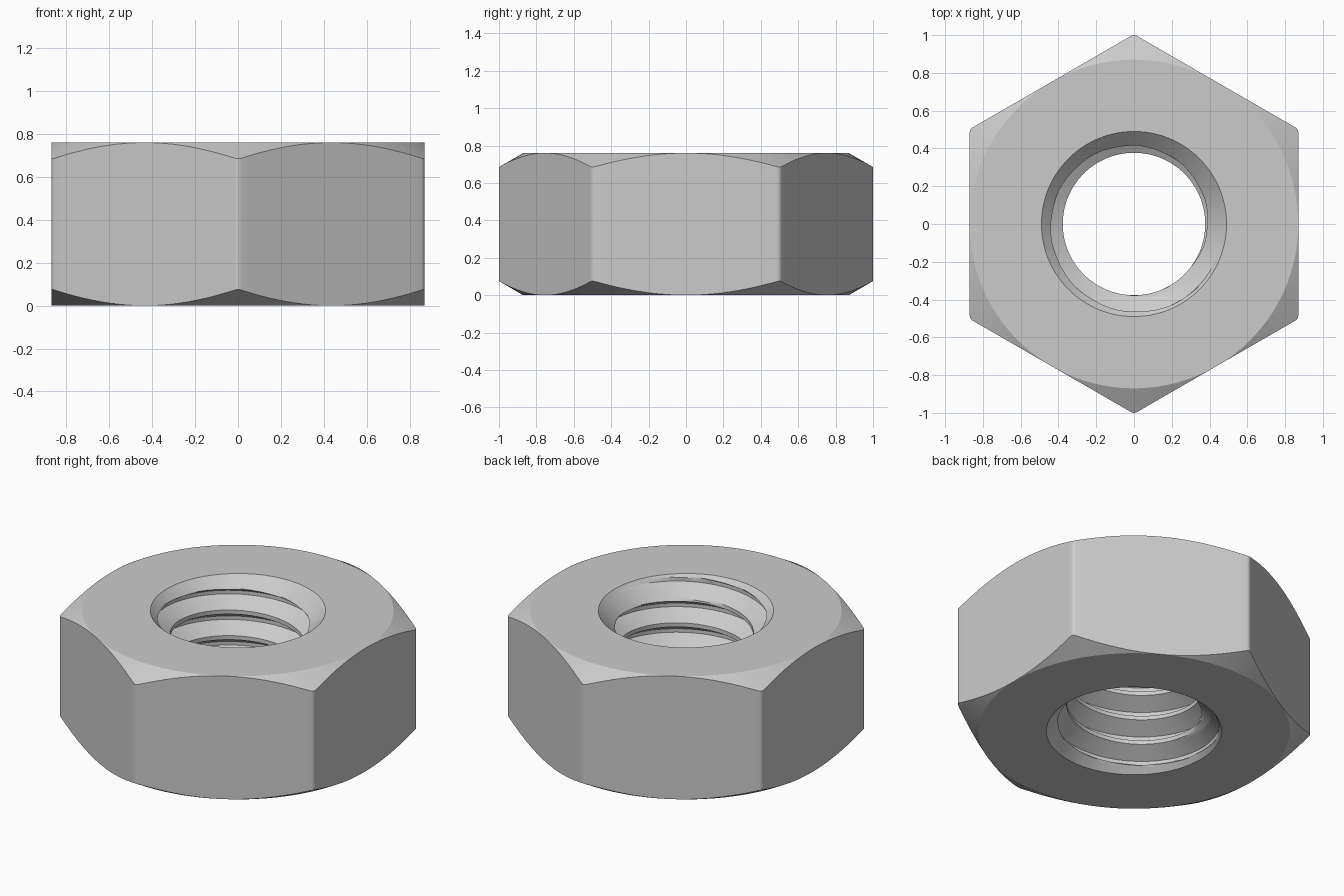
import bpy, bmesh, math

cube = bpy.data.objects.get("Cube")
if cube:
    bpy.data.objects.remove(cube)

HEIGHT = 0.76
APOTHEM = 0.87           # half the distance across the flats
FILLET = 0.03            # rounding of the six upright corners
CHAMFER = math.tan(math.radians(30))
MOUTH = 0.49             # radius of the countersink at both faces
MINOR, MAJOR = 0.377, 0.473
PITCH = 0.158
CREST = 0.0125           # half the width of a thread crest
CREST_Z, CREST_ANGLE = 0.573, math.radians(125)

FLANK = (MAJOR - MINOR) * math.tan(math.radians(30))
FILLET_ANGLE = math.asin(FILLET / 2 / APOTHEM * math.cos(math.pi / 6))


def hex_radius(angle):
    """Radius of the rounded hexagon, with corners on the y axis."""
    a = (angle - math.pi / 6) % (math.pi / 3)
    a = min(a, math.pi / 3 - a)          # angle away from the nearest corner
    if a < FILLET_ANGLE:
        c = (APOTHEM - FILLET) / math.cos(math.pi / 6)
        return c * math.cos(a) + math.sqrt(FILLET ** 2 - (c * math.sin(a)) ** 2)
    return APOTHEM / math.cos(math.pi / 6 - a)


def bore_radius(z, offset):
    """Thread radius, widened by the countersinks."""
    d = offset % PITCH
    d = min(d, PITCH - d)
    thread = MINOR + (d - CREST) * math.sqrt(3)
    thread = min(max(thread, MINOR), MAJOR)
    return max(thread, MOUTH - z, MOUTH - (HEIGHT - z))


# Thread rows for one pitch: crest, rising flank, root, falling flank
steps = 10
flank = [CREST + FLANK * i / steps for i in range(steps + 1)]
pitch_rows = [0] + flank + [PITCH - d for d in reversed(flank)]
offsets = [k * PITCH + d for k in range(-7, 5) for d in pitch_rows]


def section(angle):
    """Closed radius and height loop at one angle around the axis."""
    r = hex_radius(angle)
    drop = max(0, r - APOTHEM) * CHAMFER
    loop = [(APOTHEM, HEIGHT), (r, HEIGHT - drop), (r, drop), (APOTHEM, 0)]
    rise = CREST_Z + PITCH * (angle - CREST_ANGLE) / math.tau
    for d in offsets:
        z = min(max(rise + d, 0), HEIGHT)
        loop.append((bore_radius(z, d), z))
    return loop


# Even columns, with extra ones on the rounded corners
angles = {math.tau * i / 120 for i in range(121)}
for i in range(6):
    corner = math.pi / 6 + i * math.pi / 3
    angles |= {corner + FILLET_ANGLE * f for f in (-1, -0.5, 0.5, 1)}

bm = bmesh.new()
columns = [[bm.verts.new((r * math.cos(a), r * math.sin(a), z)) for r, z in section(a)]
           for a in sorted(angles)]
for left, right in zip(columns, columns[1:]):
    for i in range(len(left)):
        bm.faces.new((left[i - 1], right[i - 1], right[i], left[i]))
bmesh.ops.remove_doubles(bm, verts=bm.verts, dist=0.00002)
bmesh.ops.recalc_face_normals(bm, faces=bm.faces)

# Threaded hexagonal nut
mesh = bpy.data.meshes.new("hex_nut")
bm.to_mesh(mesh)
bm.free()
nut = bpy.data.objects.new("hex_nut", mesh)
bpy.context.collection.objects.link(nut)

steel = bpy.data.materials.new("steel_grey")
steel.use_nodes = True
steel.diffuse_color = (0.6, 0.6, 0.6, 1)
steel.node_tree.nodes["Principled BSDF"].inputs["Base Color"].default_value = (0.6, 0.6, 0.6, 1)
mesh.materials.append(steel)

bpy.ops.object.select_all(action="DESELECT")
nut.select_set(True)
bpy.context.view_layer.objects.active = nut
bpy.ops.object.shade_smooth_by_angle(angle=math.radians(28))
